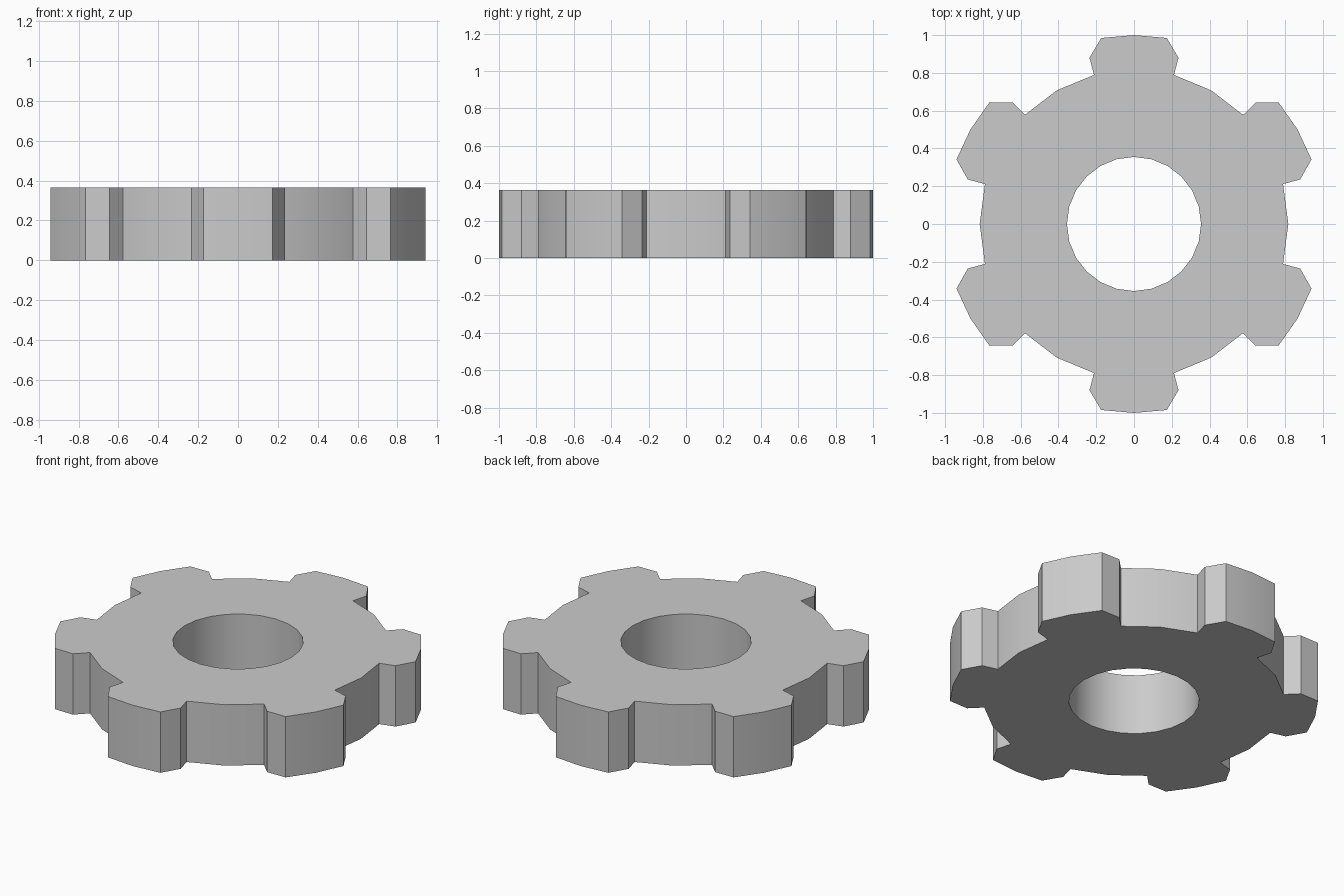
import bpy, bmesh
from math import radians, cos, sin

if "Cube" in bpy.data.objects:
    bpy.data.objects.remove(bpy.data.objects["Cube"])

HEIGHT = 0.365
HOLE_R, HOLE_SIDES = 0.355, 24
TEETH = 6
# One tooth pitch: (angle from tooth centre, radius)
PITCH = [(-15, 0.817), (-15, 0.911), (-10, 1.0), (0, 1.0),
         (10, 1.0), (15, 0.911), (15, 0.817), (30, 0.817)]


def add_loop(bm, polar):
    verts = [bm.verts.new((r * cos(radians(a)), r * sin(radians(a)), 0)) for a, r in polar]
    return [bm.edges.new((v, verts[(i + 1) % len(verts)])) for i, v in enumerate(verts)]


bm = bmesh.new()

# Toothed rim and centre bore outlines
edges = add_loop(bm, [(30 + 60 * k + a, r) for k in range(TEETH) for a, r in PITCH])
edges += add_loop(bm, [(360 * i / HOLE_SIDES, HOLE_R) for i in range(HOLE_SIDES)])

# Fill between the outlines and extrude to thickness
bmesh.ops.triangle_fill(bm, edges=edges, use_beauty=True, use_dissolve=False)
ext = bmesh.ops.extrude_face_region(bm, geom=bm.faces[:], use_keep_orig=True)
top = [g for g in ext["geom"] if isinstance(g, bmesh.types.BMVert)]
bmesh.ops.translate(bm, verts=top, vec=(0, 0, HEIGHT))
bmesh.ops.recalc_face_normals(bm, faces=bm.faces[:])

mesh = bpy.data.meshes.new("gear_wheel")
bm.to_mesh(mesh)
bm.free()
gear = bpy.data.objects.new("gear_wheel", mesh)
bpy.context.collection.objects.link(gear)

# Smooth the shallow curves, keep the tooth corners sharp
bpy.context.view_layer.objects.active = gear
gear.select_set(True)
bpy.ops.object.shade_smooth_by_angle(angle=radians(25))
